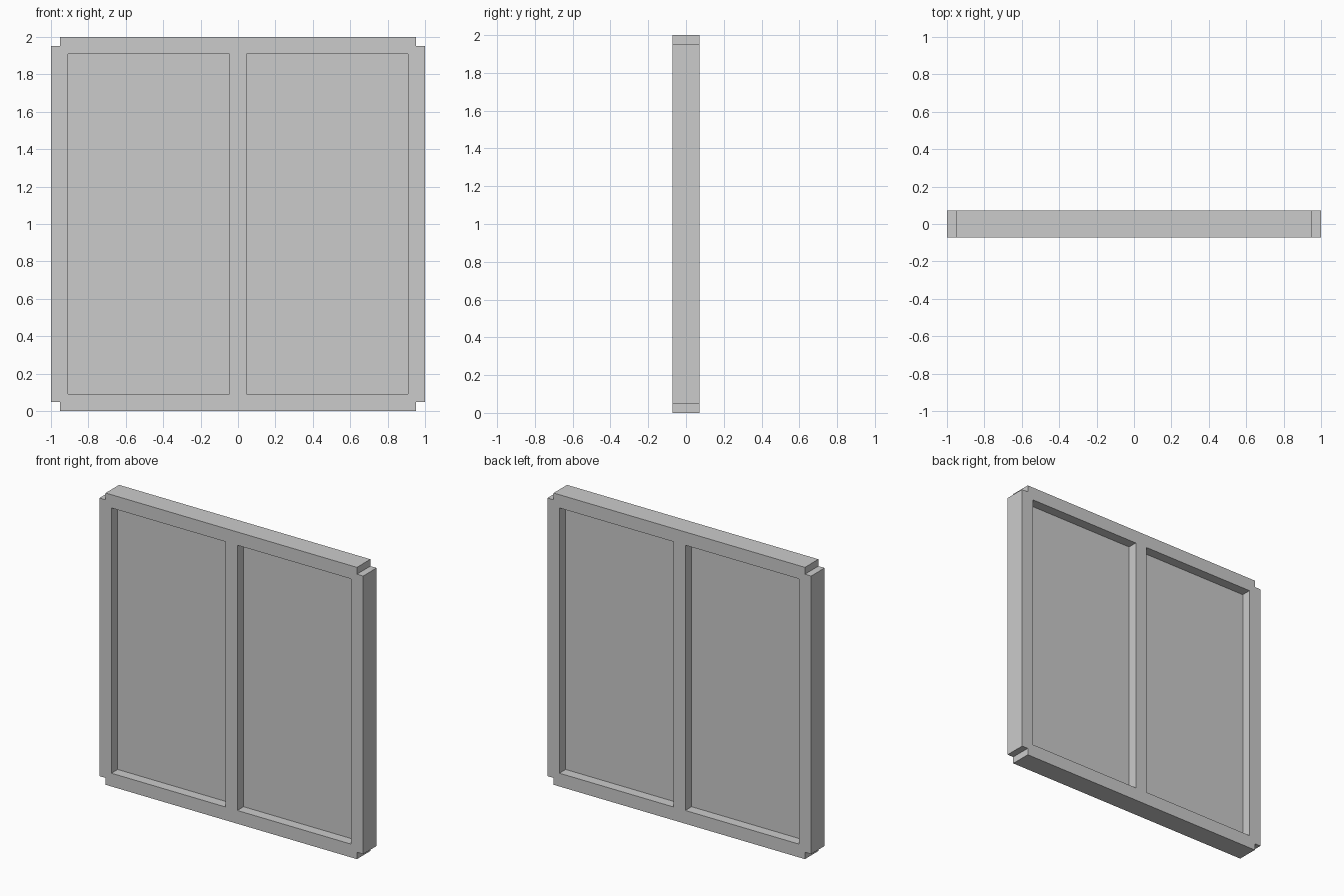
import bpy
from math import pi

if "Cube" in bpy.data.objects:
    bpy.data.objects.remove(bpy.data.objects["Cube"])

H = 1.0          # half width and half height
NOTCH = 0.047    # square cut at each outer corner
BAR = 0.0909     # frame bar width
MULLION = 0.0909 # middle bar width
DEPTH = 0.1455   # frame thickness
PANE = 0.01      # pane thickness


def add_loop(curve, pts):
    s = curve.splines.new('POLY')
    s.points.add(len(pts) - 1)
    for p, (x, y) in zip(s.points, pts):
        p.co = (x, y, 0, 1)
    s.use_cyclic_u = True


def rect(x0, x1, y0, y1):
    return [(x0, y0), (x1, y0), (x1, y1), (x0, y1)]


# Frame: notched outline with two window openings, extruded
curve = bpy.data.curves.new("frame_profile", 'CURVE')
curve.dimensions = '2D'
curve.fill_mode = 'BOTH'
curve.extrude = DEPTH / 2
n = H - NOTCH
outline = []
for sx, sy in ((1, 1), (-1, 1), (-1, -1), (1, -1)):
    corner = [(sx * H, sy * n), (sx * n, sy * n), (sx * n, sy * H)]
    outline += corner if sx * sy > 0 else corner[::-1]
add_loop(curve, outline)
inner = H - BAR
openings = [(-inner, -MULLION / 2), (MULLION / 2, inner)]
for x0, x1 in openings:
    add_loop(curve, rect(x0, x1, -inner, inner))

frame = bpy.data.objects.new("window_frame", curve)
bpy.context.collection.objects.link(frame)
frame.location = (0, 0, H)
frame.rotation_euler = (pi / 2, 0, 0)
bpy.context.view_layer.objects.active = frame
frame.select_set(True)
bpy.ops.object.convert(target='MESH')
bpy.ops.object.shade_flat()

# Thin panes set mid-depth in each opening
for side, (x0, x1) in zip(("left", "right"), openings):
    bpy.ops.mesh.primitive_cube_add(size=1, location=((x0 + x1) / 2, 0, H))
    pane = bpy.context.object
    pane.name = side + "_pane"
    pane.scale = (x1 - x0, PANE, 2 * inner)
